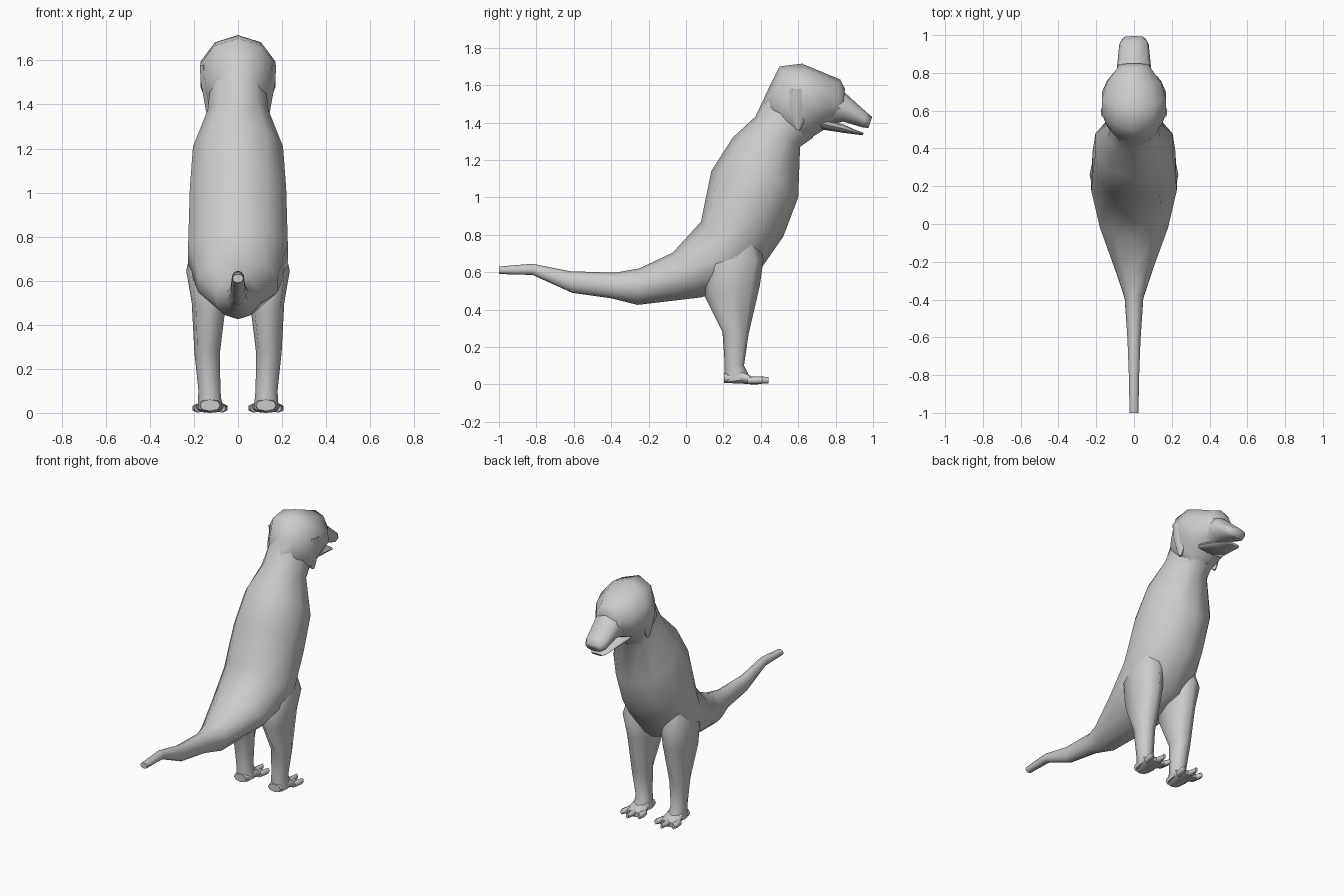
import bpy, bmesh, math

grey = bpy.data.materials.new("soft grey")
grey.diffuse_color = (0.6, 0.6, 0.6, 1)


def loft(name, sections, sides=10, peak=1.0, angle=70):
    """Skin rings given as (back y, back z, front y, front z, centre x, half width)."""
    bm = bmesh.new()
    rings = []
    for yb, zb, yf, zf, xc, w in sections:
        ring = []
        for k in range(sides):
            a = 2 * math.pi * k / sides
            c = math.cos(a)
            s = math.copysign(abs(math.sin(a)) ** peak, math.sin(a))
            ring.append(bm.verts.new((xc + w * s,
                                      (yb + yf) / 2 + (yb - yf) / 2 * c,
                                      (zb + zf) / 2 + (zb - zf) / 2 * c)))
        rings.append(ring)
    for r, q in zip(rings, rings[1:]):
        for k in range(sides):
            n = (k + 1) % sides
            bm.faces.new((r[k], r[n], q[n], q[k]))
    bm.faces.new(rings[0])
    bm.faces.new(rings[-1])
    bmesh.ops.recalc_face_normals(bm, faces=bm.faces)
    mesh = bpy.data.meshes.new(name)
    bm.to_mesh(mesh)
    bm.free()
    ob = bpy.data.objects.new(name, mesh)
    bpy.context.collection.objects.link(ob)
    mesh.materials.append(grey)
    bpy.ops.object.select_all(action='DESELECT')
    ob.select_set(True)
    bpy.context.view_layer.objects.active = ob
    bpy.ops.object.shade_smooth_by_angle(angle=math.radians(angle))
    return ob


# Tail, torso and neck in one skin
loft("body_and_tail", [
    (-1.00, .63, -1.00, .59, 0, .025),
    (-.82, .645, -.82, .585, 0, .028),
    (-.62, .605, -.61, .49, 0, .036),
    (-.38, .597, -.40, .46, 0, .052),
    (-.25, .62, -.26, .425, 0, .10),
    (-.07, .705, .08, .465, 0, .19),
    (.08, .87, .36, .56, 0, .238),
    (.135, 1.14, .52, .79, 0, .23),
    (.25, 1.32, .60, 1.0, 0, .215),
    (.37, 1.43, .61, 1.27, 0, .145),
    (.45, 1.60, .68, 1.32, 0, .13),
])

# Skull with brow, narrowing into the face
loft("head", [
    (.40, 1.49, .62, 1.28, 0, .12),
    (.445, 1.59, .68, 1.325, 0, .155),
    (.50, 1.70, .735, 1.36, 0, .178),
    (.62, 1.715, .74, 1.37, 0, .178),
    (.74, 1.665, .77, 1.385, 0, .15),
    (.825, 1.63, .80, 1.40, 0, .10),
    (.85, 1.58, .83, 1.41, 0, .085),
])

# Upper muzzle
loft("muzzle", [
    (.80, 1.60, .78, 1.39, 0, .095),
    (.86, 1.55, .84, 1.405, 0, .088),
    (.965, 1.455, .94, 1.375, 0, .078),
    (.995, 1.43, .975, 1.37, 0, .058),
], sides=8, peak=.6)

# Lower jaw
loft("lower_jaw", [
    (.70, 1.43, .73, 1.362, 0, .10),
    (.84, 1.39, .84, 1.345, 0, .075),
    (.92, 1.355, .92, 1.335, 0, .06),
    (.95, 1.345, .945, 1.332, 0, .04),
], sides=8, peak=.6)

for side, tag in ((-1, "left"), (1, "right")):
    # Leg from thigh to heel
    loft(tag + "_leg", [
        (.16, .76, .37, .80, side * .13, .075),
        (.11, .62, .415, .67, side * .14, .095),
        (.10, .47, .395, .53, side * .132, .078),
        (.195, .28, .335, .27, side * .14, .058),
        (.207, .11, .31, .10, side * .13, .05),
        (.203, .01, .345, .03, side * .127, .055),
    ], sides=8, peak=.8)
    # Flat foot
    loft(tag + "_foot", [
        (.203, .06, .203, .008, side * .127, .045),
        (.30, .075, .30, .004, side * .127, .056),
        (.35, .042, .35, 0, side * .127, .07),
        (.385, .036, .385, 0, side * .127, .068),
    ], sides=8, peak=.6)
    # Three pointed toes
    for i, (dx, tip) in enumerate(((-.05, .41), (0, .442), (.05, .41))):
        x = side * .127 + dx
        loft("%s_toe_%d" % (tag, i + 1), [
            (.33, .04, .33, .002, x, .022),
            (.385, .042, .385, .002, x + dx * .2, .022),
            (tip, .04, tip, .006, x + dx * .3, .01),
        ], sides=6)

    # Cheek flap hanging at the side of the head
    loft(tag + "_ear", [
        (.555, 1.58, .63, 1.58, side * .158, .018),
        (.55, 1.50, .64, 1.50, side * .15, .022),
        (.57, 1.40, .63, 1.40, side * .135, .018),
        (.59, 1.36, .61, 1.36, side * .135, .010),
    ], sides=6)
